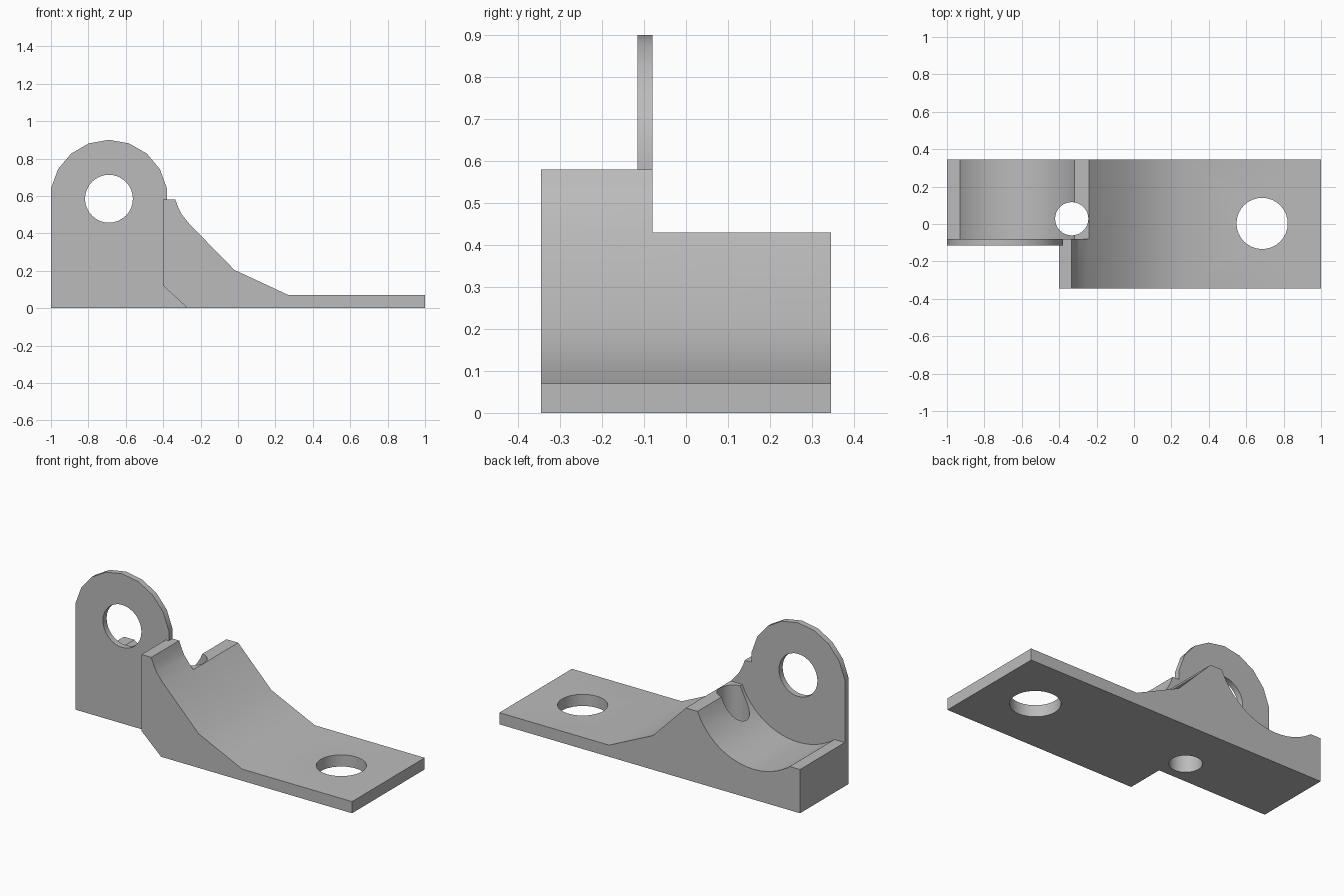
import bpy, bmesh, math
from mathutils import Matrix

cube = bpy.data.objects.get("Cube")
if cube:
    bpy.data.objects.remove(cube, do_unlink=True)

grey = bpy.data.materials.new("plain grey")
grey.use_nodes = True
colour = (0.5, 0.5, 0.5, 1)
grey.diffuse_color = colour
grey.node_tree.nodes["Principled BSDF"].inputs["Base Color"].default_value = colour


def make(name, bm):
    bmesh.ops.recalc_face_normals(bm, faces=bm.faces)
    mesh = bpy.data.meshes.new(name)
    bm.to_mesh(mesh)
    bm.free()
    mesh.materials.append(grey)
    ob = bpy.data.objects.new(name, mesh)
    bpy.context.collection.objects.link(ob)
    return ob


def extrude(name, profile, y0, y1):
    """Extrude an x-z outline along y."""
    bm = bmesh.new()
    face = bm.faces.new([bm.verts.new((x, y0, z)) for x, z in profile])
    out = bmesh.ops.extrude_face_region(bm, geom=[face])
    moved = [v for v in out["geom"] if isinstance(v, bmesh.types.BMVert)]
    bmesh.ops.translate(bm, verts=moved, vec=(0, y1 - y0, 0))
    return make(name, bm)


def arc(x, z, r, start, end, n):
    angles = [math.radians(start + (end - start) * i / n) for i in range(n + 1)]
    return [(x + r * math.cos(a), z + r * math.sin(a)) for a in angles]


def drill(name, x, y, r):
    bm = bmesh.new()
    bmesh.ops.create_cone(bm, cap_ends=True, segments=32, radius1=r, radius2=r,
                          depth=2, matrix=Matrix.Translation((x, y, 0)))
    return make(name, bm)


def combine(target, other, operation):
    mod = target.modifiers.new(other.name, "BOOLEAN")
    mod.operation = operation
    mod.solver = "EXACT"
    mod.object = other
    bpy.context.view_layer.objects.active = target
    bpy.ops.object.modifier_apply(modifier=mod.name)
    bpy.data.objects.remove(other, do_unlink=True)


CX, CZ = -0.69, 0.585          # axis of the ring and cradle
BACK, WALL, STEP = 0.345, -0.115, -0.08

# Sloping foot with a chamfered lower corner
bracket = extrude("bracket", [
    (-0.4, 0.12), (-0.27, 0), (1, 0), (1, 0.07), (0.27, 0.07), (-0.02, 0.205),
    (-0.26, 0.45), (-0.3, 0.5), (-0.32, 0.54), (-0.335, 0.58), (-0.4, 0.58)],
    -BACK, BACK)

# Block under the cradle
combine(bracket, extrude("cradle_block", [
    (-1, 0), (-0.2, 0), (-0.3, 0.43), (-0.8, 0.43), (-0.8, 0.263), (-1, 0.263)],
    WALL, BACK), "UNION")

# Upright plate with a rounded, faceted top
combine(bracket, extrude("upright_plate",
    [(-1, 0), (-0.38, 0)] + arc(CX, CZ, 0.315, 10, 170, 8),
    WALL, STEP), "UNION")

# Lowered ridge, round cradle and plate hole
combine(bracket, extrude("ridge_cut",
    [(-0.7, 0.43), (0, 0.43), (0, 1), (-0.7, 1)], STEP, 1), "DIFFERENCE")
combine(bracket, extrude("cradle_cut",
    arc(CX, CZ, 0.403, 0, 354.375, 63), STEP, 1), "DIFFERENCE")
combine(bracket, extrude("plate_hole",
    arc(CX, CZ, 0.128, 0, 348.75, 31), -1, 1), "DIFFERENCE")

# Two vertical screw holes
combine(bracket, drill("foot_hole", 0.685, 0.003, 0.137), "DIFFERENCE")
combine(bracket, drill("ridge_hole", -0.333, 0.028, 0.089), "DIFFERENCE")

bpy.ops.object.select_all(action="DESELECT")
bracket.select_set(True)
bpy.context.view_layer.objects.active = bracket
bpy.ops.object.shade_smooth_by_angle(angle=math.radians(30))
